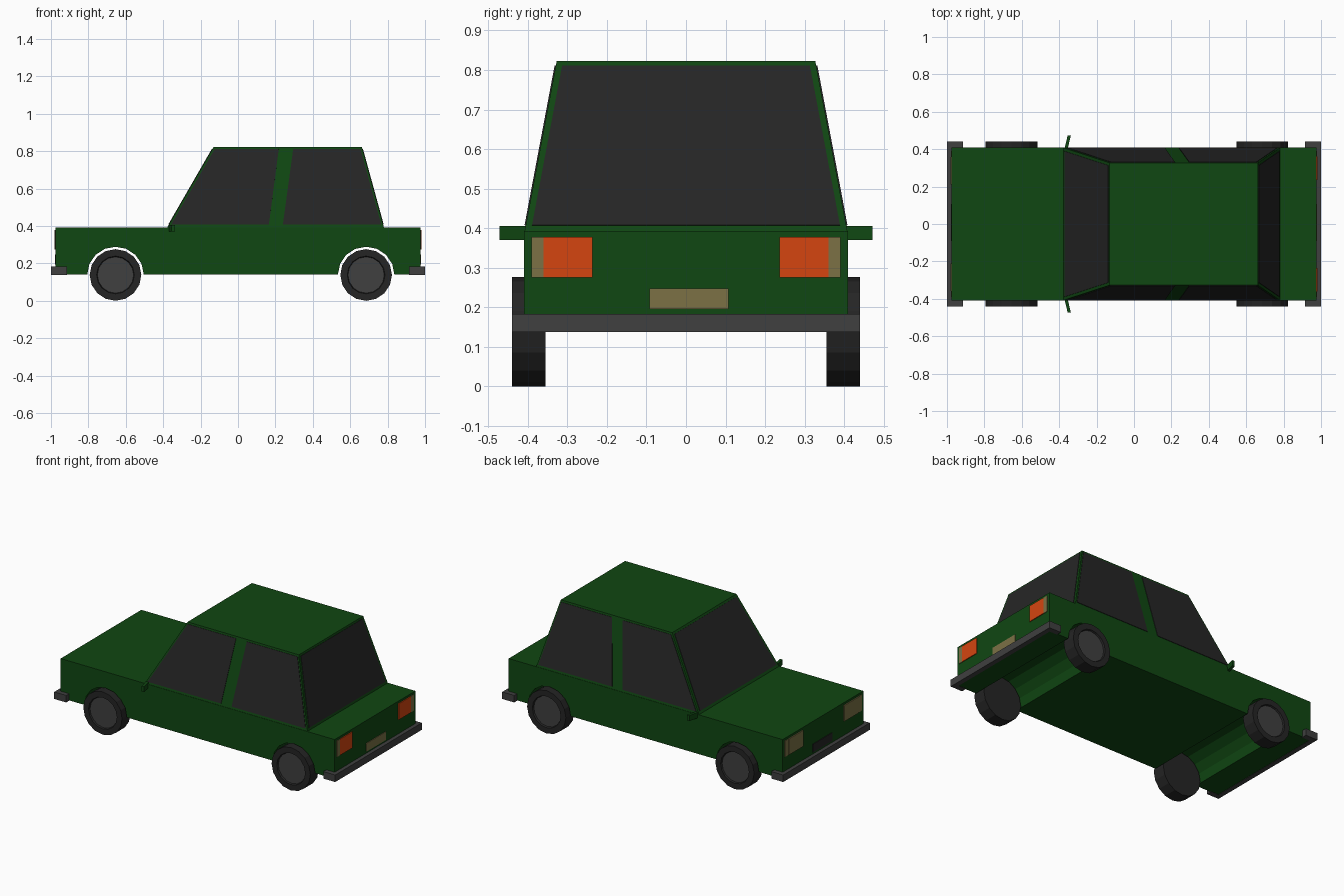
import bpy
import math
from mathutils import Vector

if "Cube" in bpy.data.objects:
    bpy.data.objects.remove(bpy.data.objects["Cube"])


def material(name, r, g, b):
    m = bpy.data.materials.new(name)
    m.diffuse_color = (r, g, b, 1)
    m.use_nodes = True
    m.node_tree.nodes["Principled BSDF"].inputs["Base Color"].default_value = m.diffuse_color
    return m


GREEN = material("green paint", 0.005, 0.063, 0.006)
GLASS = material("dark glass", 0.019, 0.019, 0.019)
RUBBER = material("tyre rubber", 0.018, 0.018, 0.018)
GREY = material("grey trim", 0.05, 0.05, 0.05)
ORANGE = material("orange lamp", 0.66, 0.06, 0.005)
BEIGE = material("beige lamp", 0.2, 0.165, 0.06)


def prism(name, a, b, *mats):
    """Solid between two matching loops of points."""
    n = len(a)
    faces = [tuple(range(n)), tuple(range(2 * n - 1, n - 1, -1))]
    faces += [(i, i + n, (i + 1) % n + n, (i + 1) % n) for i in range(n)]
    mesh = bpy.data.meshes.new(name)
    mesh.from_pydata([tuple(p) for p in list(a) + list(b)], [], faces)
    for m in mats:
        mesh.materials.append(m)
    obj = bpy.data.objects.new(name, mesh)
    bpy.context.collection.objects.link(obj)
    # consistent outward normals
    import bmesh
    bm = bmesh.new()
    bm.from_mesh(mesh)
    bmesh.ops.recalc_face_normals(bm, faces=bm.faces)
    bm.to_mesh(mesh)
    bm.free()
    return obj


def box(name, x0, x1, y0, y1, z0, z1, mat):
    ring = [(x0, y0), (x1, y0), (x1, y1), (x0, y1)]
    return prism(name, [(x, y, z0) for x, y in ring],
                 [(x, y, z1) for x, y in ring], mat)


def pane(name, pts):
    """Thin glass plate lying on a flat cabin side."""
    pts = [Vector(p) for p in pts]
    n = (pts[1] - pts[0]).cross(pts[2] - pts[0]).normalized() * 0.003
    return prism(name, [p + n for p in pts], [p - n for p in pts], GLASS)


# Lower body: side profile with round wheel arches cut right through
AXLES = (-0.655, 0.685)
BOT, TOP = 0.14, 0.393
profile = [(-0.975, TOP), (-0.975, BOT)]
for ax in AXLES:
    for i in range(9):
        t = math.pi * (1 - i / 8)
        profile.append((ax + 0.151 * math.cos(t), BOT + 0.149 * math.sin(t)))
profile += [(0.975, BOT), (0.975, TOP)]
prism("body", [(x, -0.41, z) for x, z in profile],
      [(x, 0.41, z) for x, z in profile], GREEN)

# Cabin: tapered block
ROOF = 0.823


def cabin_ring(z):
    t = (z - TOP) / (ROOF - TOP)
    x0, x1 = -0.378 + 0.248 * t, 0.78 - 0.118 * t
    return x0, x1, 0.408 - 0.081 * t


def corners(z):
    x0, x1, y = cabin_ring(z)
    return [(x0, -y, z), (x1, -y, z), (x1, y, z), (x0, y, z)]


prism("cabin", corners(TOP), corners(ROOF), GREEN)

# Windows
LO, HI = 0.407, 0.811
lo0, lo1, ylo = cabin_ring(LO)
hi0, hi1, yhi = cabin_ring(HI)
for s, side in ((-1, "right"), (1, "left")):
    for name, a, b, c, d in (("front", lo0 + 0.012, 0.165, 0.218, hi0 + 0.012),
                             ("rear", 0.24, lo1 - 0.01, hi1 - 0.01, 0.295)):
        pane(f"{side}_{name}_window", [(a, s * ylo, LO), (b, s * ylo, LO),
                                       (c, s * yhi, HI), (d, s * yhi, HI)])
for name, a, b in (("windscreen", lo0, hi0), ("rear_window", lo1, hi1)):
    w, v = ylo - 0.016, yhi - 0.016
    pane(name, [(a, -w, LO), (a, w, LO), (b, v, HI), (b, -v, HI)])

# Bumpers wrapping round both ends
for name, e in (("front_bumper", -1), ("rear_bumper", 1)):
    u = [(1, -0.44), (1, 0.44), (0.915, 0.44), (0.915, 0.405),
         (0.97, 0.405), (0.97, -0.405), (0.915, -0.405), (0.915, -0.44)]
    prism(name, [(e * x, y, 0.138) for x, y in u],
          [(e * x, y, 0.183) for x, y in u], GREY)

# Lamps and plates
for s, side in ((-1, "right"), (1, "left")):
    def lamp(name, x0, x1, y0, y1, mat):
        ya, yb = sorted((s * y0, s * y1))
        box(f"{side}_{name}", x0, x1, ya, yb, 0.275, 0.378, mat)
    lamp("tail_lamp", 0.973, 0.98, 0.236, 0.361, ORANGE)
    lamp("reversing_lamp", 0.973, 0.979, 0.361, 0.391, BEIGE)
    lamp("headlamp", -0.982, -0.973, 0.21, 0.357, BEIGE)
    lamp("front_marker", -0.979, -0.973, 0.357, 0.391, BEIGE)
box("rear_plate", 0.973, 0.979, -0.092, 0.107, 0.195, 0.248, BEIGE)
box("front_plate", -0.979, -0.973, -0.092, 0.107, 0.195, 0.248, RUBBER)

# Door mirrors, slightly swept back
for s, side in ((-1, "right"), (1, "left")):
    ring = [(-0.372, 0.4), (-0.355, 0.4), (-0.338, 0.472), (-0.355, 0.472)]
    prism(f"{side}_mirror", [(x, s * y, 0.37) for x, y in ring],
          [(x, s * y, 0.406) for x, y in ring], GREEN)

# Wheels: faceted tyre with a shallow grey hub
R, SIDES = 0.138, 16


def circle(cx, y, r):
    return [(cx + r * math.sin(2 * math.pi * i / SIDES), y,
             R - r * math.cos(2 * math.pi * i / SIDES)) for i in range(SIDES)]


import bmesh
for ax, end in zip(AXLES, ("front", "rear")):
    for s, side in ((-1, "right"), (1, "left")):
        o = prism(f"{end}_{side}_wheel", circle(ax, s * 0.355, R),
                  circle(ax, s * 0.44, R), RUBBER, GREY)
        bm = bmesh.new()
        bm.from_mesh(o.data)
        hub = [f for f in bm.faces if f.normal.y * s > 0.9]
        bmesh.ops.inset_region(bm, faces=hub, thickness=0.037)
        bmesh.ops.inset_region(bm, faces=hub, thickness=0.004, depth=-0.01)
        hub[0].material_index = 1
        bm.to_mesh(o.data)
        bm.free()
